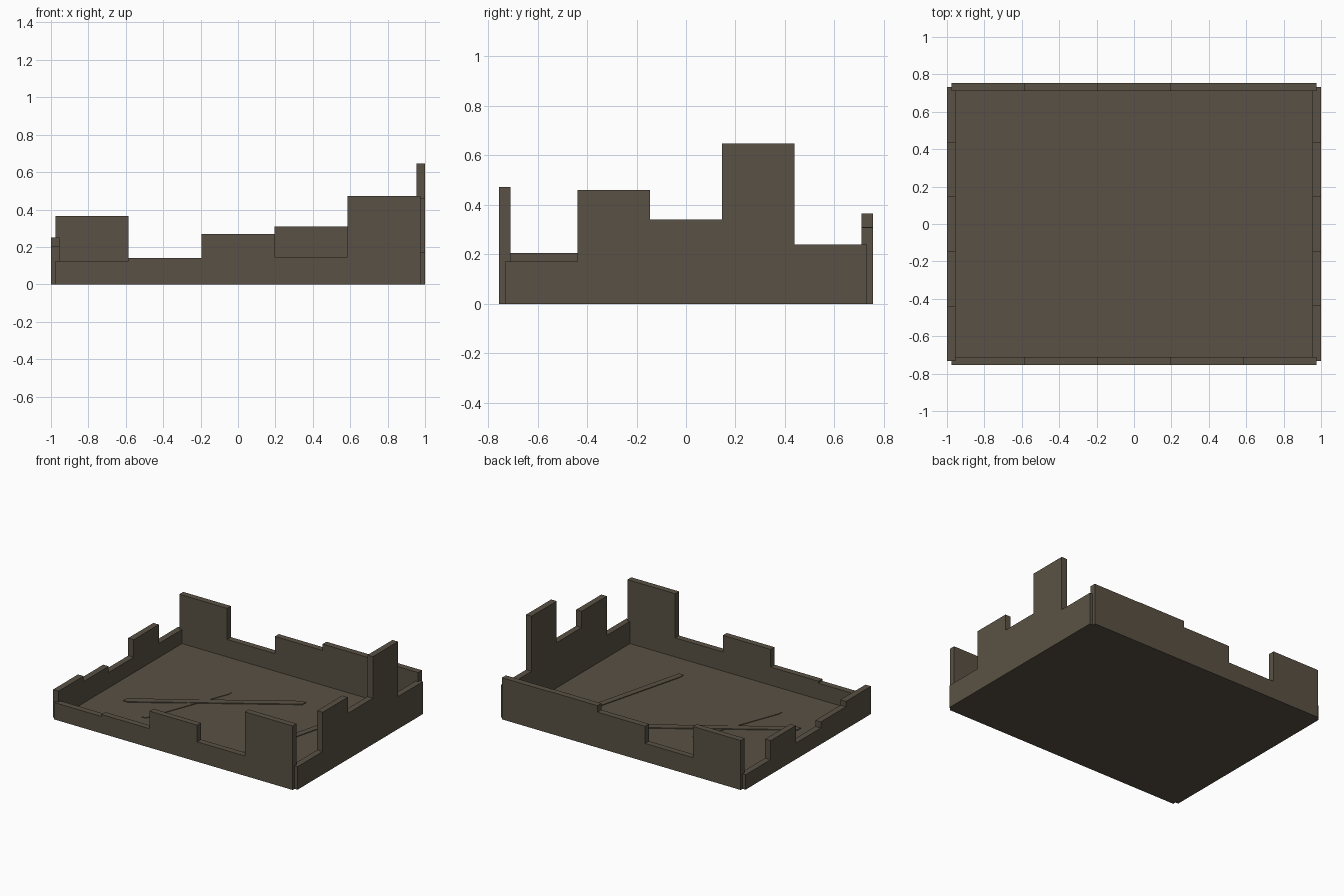
import bpy
from mathutils import Vector

if "Cube" in bpy.data.objects:
    bpy.data.objects.remove(bpy.data.objects["Cube"])

stone = bpy.data.materials.new("dark_stone")
stone.diffuse_color = (0.10, 0.083, 0.058, 1)
stone.use_nodes = True
stone.node_tree.nodes["Principled BSDF"].inputs["Base Color"].default_value = stone.diffuse_color


def extrude(name, outline, offset):
    """Closed prism: a planar outline pushed along an offset vector."""
    n = len(outline)
    offset = Vector(offset)
    verts = [Vector(p) for p in outline]
    verts += [v + offset for v in verts]
    faces = [tuple(range(n))[::-1], tuple(range(n, 2 * n))]
    faces += [(i, (i + 1) % n, n + (i + 1) % n, n + i) for i in range(n)]
    # flip when the outline winds the other way round
    normal = Vector((0, 0, 0))
    for i in range(n):
        normal += verts[i].cross(verts[(i + 1) % n])
    if normal.dot(offset) < 0:
        faces = [f[::-1] for f in faces]
    mesh = bpy.data.meshes.new(name)
    mesh.from_pydata(verts, [], faces)
    mesh.materials.append(stone)
    obj = bpy.data.objects.new(name, mesh)
    bpy.context.collection.objects.link(obj)
    return obj


def ruined_wall(name, axis, half, near, thick, heights):
    """Stepped wall: equal segments along an axis, each with its own height."""
    step = 2 * half / len(heights)
    profile = [(-half, 0)]
    for i, h in enumerate(heights):
        a = -half + i * step
        for p in ((a, h), (a + step, h)):
            if profile[-1] != p:
                profile.append(p)
    profile.append((half, 0))
    if axis == 'X':
        extrude(name, [(a, near, z) for a, z in profile], (0, thick, 0))
    else:
        extrude(name, [(near, a, z) for a, z in profile], (thick, 0, 0))


def floor_crack(name, start, end, size, top):
    """Thin strip swept between two small square ends (both run up and right)."""
    r = size / 2
    (ax, ay), (bx, by) = start, end
    outline = [(ax - r, ay - r), (ax + r, ay - r), (bx + r, by - r),
               (bx + r, by + r), (bx - r, by + r), (ax - r, ay + r)]
    extrude(name, [(x, y, 0.002) for x, y in outline], (0, 0, top - 0.002))


W, D, T = 0.976, 0.732, 0.045

# floor slab
extrude("floor", [(-W, -D, 0), (W, -D, 0), (W, D, 0), (-W, D, 0)], (0, 0, 0.006))

# broken walls, segments listed left to right or front to back
ruined_wall("front_wall", 'X', W, -0.755, T, [0.125, 0.14, 0.27, 0.147, 0.473])
ruined_wall("back_wall", 'X', W, 0.71, T, [0.365, 0.135, 0.262, 0.31, 0.308])
ruined_wall("left_wall", 'Y', D, -1.0, T, [0.205, 0.165, 0.12, 0.25, 0.11])
ruined_wall("right_wall", 'Y', D, 0.955, T, [0.17, 0.46, 0.34, 0.647, 0.24])

# cracks lying on the floor
floor_crack("long_crack", (-0.736, -0.244), (0.246, 0.396), 0.037, 0.012)
floor_crack("short_crack", (-0.49, -0.384), (-0.25, 0.246), 0.031, 0.010)
floor_crack("right_crack", (0.39, -0.482), (0.581, 0.25), 0.038, 0.011)
